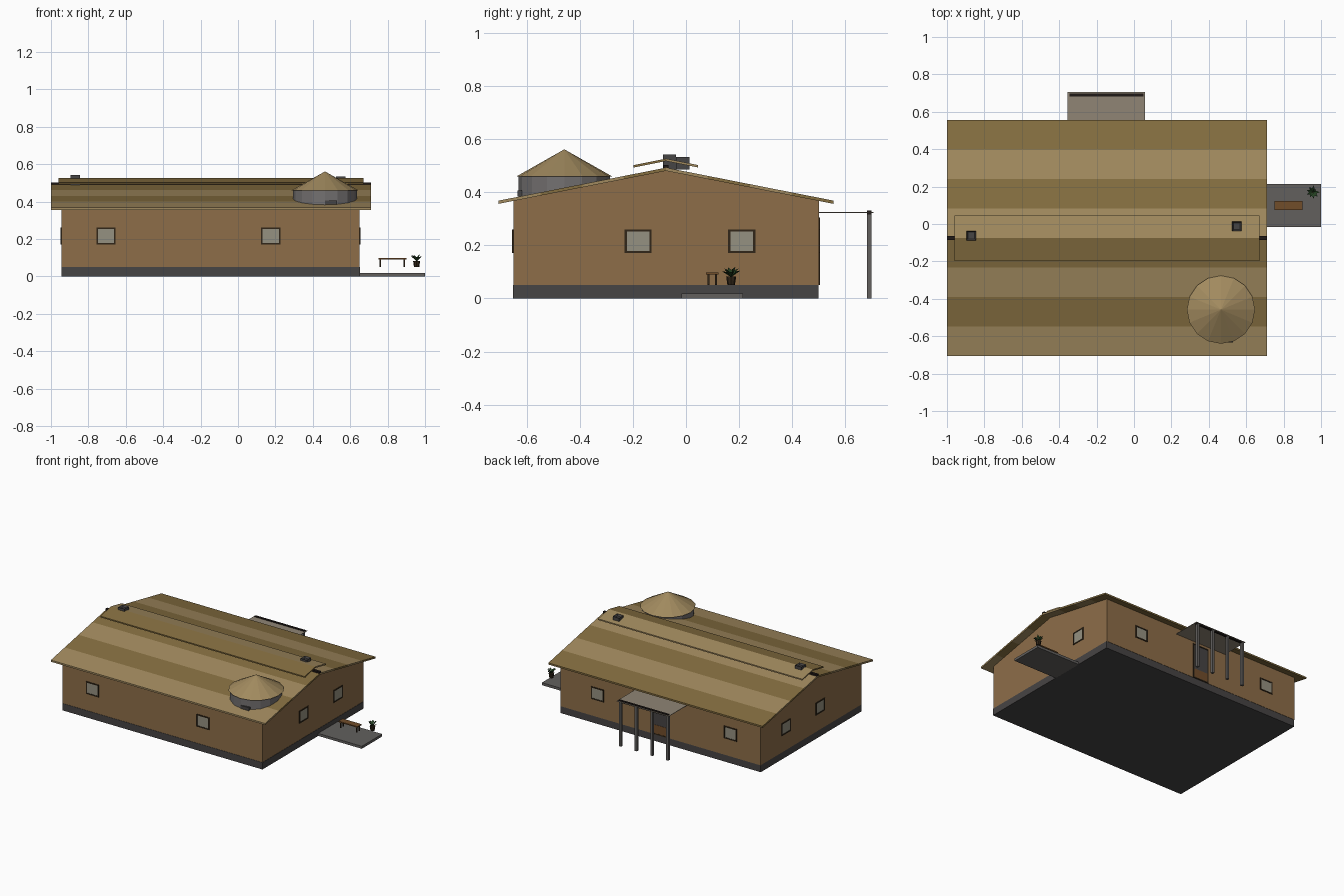
import bpy, bmesh, math, random
from mathutils import Vector

if "Cube" in bpy.data.objects:
    bpy.data.objects.remove(bpy.data.objects["Cube"])
random.seed(2)

def mat(name, r, g, b):
    m = bpy.data.materials.new(name)
    m.diffuse_color = tuple((c / 255) ** 2.2 for c in (r, g, b)) + (1,)
    m.use_nodes = True
    m.node_tree.nodes["Principled BSDF"].inputs["Base Color"].default_value = m.diffuse_color
    return m

MUD = mat("mud_wall", 140, 109, 74)
THATCH = [mat("thatch_dark", 132, 110, 66), mat("thatch_light", 160, 137, 95)]
STONE = mat("stone", 72, 70, 70)
PAVE = mat("paving", 98, 96, 94)
DRUM = mat("drum_grey", 115, 112, 112)
WOOD = mat("wood", 112, 78, 46)
DARK = mat("dark_wood", 52, 42, 30)
BLACK = mat("black_beam", 36, 30, 28)
GLASS = mat("glass", 148, 144, 128)
CANVAS = mat("canopy_cloth", 142, 132, 116)
LEAF = mat("leaf", 40, 66, 38)

def finish(name, bm, m):
    bmesh.ops.recalc_face_normals(bm, faces=bm.faces)
    me = bpy.data.meshes.new(name)
    bm.to_mesh(me)
    bm.free()
    me.materials.append(m)
    ob = bpy.data.objects.new(name, me)
    bpy.context.collection.objects.link(ob)
    return ob

def box(name, x, y, z, m):
    bm = bmesh.new()
    bmesh.ops.create_cube(bm, size=1)
    for v in bm.verts:
        v.co = [(a + b) / 2 + c * (b - a) for (a, b), c in zip((x, y, z), v.co)]
    return finish(name, bm, m)

def prism(name, x, profile, m):
    """Extrude a (y, z) profile between the two x values."""
    bm = bmesh.new()
    f = bm.faces.new([bm.verts.new((x[0], y, z)) for y, z in profile])
    ext = bmesh.ops.extrude_face_region(bm, geom=[f])["geom"]
    bmesh.ops.translate(bm, vec=(x[1] - x[0], 0, 0),
                        verts=[g for g in ext if isinstance(g, bmesh.types.BMVert)])
    return finish(name, bm, m)

def cone(name, x, y, z, r1, r2, n, m):
    bm = bmesh.new()
    bmesh.ops.create_cone(bm, cap_ends=True, segments=n, radius1=r1, radius2=r2, depth=z[1] - z[0])
    bmesh.ops.translate(bm, verts=bm.verts, vec=(x, y, (z[0] + z[1]) / 2))
    return finish(name, bm, m)

# House body
RY, RZ, SLOPE, T = -0.075, 0.492, 0.124 / 0.63, 0.012
def roof_z(y):
    return RZ - abs(y - RY) * SLOPE
box("plinth", (-0.945, 0.652), (-0.652, 0.498), (0, 0.05), STONE)
prism("walls", (-0.945, 0.65), [(-0.65, 0.05), (0.5, 0.05), (0.5, roof_z(0.5) - T),
                                (RY, RZ - T), (-0.65, roof_z(-0.65) - T)], MUD)

# Banded roof slopes
W = 0.63 / 4
for side in (-1, 1):
    for i in range(4):
        a, b = RY + side * W * i, RY + side * W * (i + 1)
        dark = (i % 2 == 0) if side < 0 else (i % 2 == 1)
        prism("roof_band", (-1, 0.71), [(a, roof_z(a)), (b, roof_z(b)),
              (b, roof_z(b) - T), (a, roof_z(a) - T)], THATCH[0 if dark else 1])
box("ridge_beam", (-1, 0.71), (-0.085, -0.065), (0.484, 0.502), BLACK)

# Raised ridge cap
for side, edge in ((-1, -0.197), (1, 0.045)):
    z = 0.526 - abs(edge + 0.075) * 0.2
    prism("ridge_cap", (-0.96, 0.67), [(-0.075, 0.526), (edge, z), (edge, z - 0.009), (-0.075, 0.517)],
          THATCH[0 if side < 0 else 1])

# Open-topped roof vents
for x, y, top in ((-0.87, -0.062, 0.541), (0.55, -0.012, 0.533)):
    v = box("roof_vent", (x - 0.025, x + 0.025), (y - 0.025, y + 0.025), (0.485, top), STONE)
    bm = bmesh.new()
    bm.from_mesh(v.data)
    f = max(bm.faces, key=lambda f: f.calc_center_median().z)
    bmesh.ops.inset_region(bm, faces=[f], thickness=0.01)
    bmesh.ops.translate(bm, verts=f.verts, vec=(0, 0, -0.012))
    bm.to_mesh(v.data)
    bm.free()

# Round turret on the front slope
cone("turret_drum", 0.465, -0.458, (0.38, 0.462), 0.172, 0.172, 16, DRUM)
cone("turret_roof", 0.465, -0.458, (0.458, 0.561), 0.182, 0, 16, THATCH[1])
box("turret_hatch", (0.465, 0.53), (-0.634, -0.61), (0.383, 0.406), STONE)

# Windows: axis, wall position, outward sign, centre along the wall
def window(axis, wall, out, c, z0=0.17, z1=0.26, w=0.051, pane=GLASS):
    def part(name, a, b, za, zb, d, m):
        along, depth = (c + a, c + b), tuple(sorted((wall - out * 0.01, wall + out * d)))
        if axis == "y":
            box(name, along, depth, (za, zb), m)
        else:
            box(name, depth, along, (za, zb), m)
    t = 0.008
    part("window_pane", -w + t, w - t, z0 + t, z1 - t, 0.001, pane)
    part("frame_left", -w, -w + t, z0, z1, 0.004, DARK)
    part("frame_right", w - t, w, z0, z1, 0.004, DARK)
    part("frame_top", -w + t, w - t, z1 - t, z1, 0.004, DARK)
    part("frame_bottom", -w + t, w - t, z0, z0 + t, 0.004, DARK)

for c in (-0.705, 0.175):
    window("y", -0.65, -1, c)
for c in (-0.705, 0.355):
    window("y", 0.5, 1, c)
for c in (-0.18, 0.21):
    window("x", 0.65, 1, c)
    window("x", -0.945, -1, c)

# Back door
window("y", 0.5, 1, -0.147, 0.05, 0.305, 0.065, STONE)
box("door_panel", (-0.204, -0.09), (0.49, 0.503), (0.058, 0.12), WOOD)

# Back porch canopy on four posts
for i in range(4):
    x = -0.34 + i * 0.126
    box("porch_post", (x - 0.009, x + 0.009), (0.681, 0.699), (0, 0.322), PAVE)
box("porch_beam", (-0.345, 0.05), (0.682, 0.698), (0.316, 0.33), BLACK)
box("porch_canopy", (-0.355, 0.06), (0.5, 0.705), (0.322, 0.325), CANVAS)

# Side terrace with bench
box("terrace", (0.65, 1.0), (-0.017, 0.215), (0, 0.018), PAVE)
box("bench_seat", (0.75, 0.9), (0.075, 0.122), (0.09, 0.098), WOOD)
for x in (0.757, 0.885):
    for y in (0.08, 0.109):
        box("bench_leg", (x, x + 0.008), (y, y + 0.008), (0.05, 0.09), DARK)

# Potted plant
PX, PY = 0.955, 0.17
cone("plant_pot", PX, PY, (0.05, 0.083), 0.014, 0.019, 8, DARK)
bm = bmesh.new()
for i in range(9):
    a = i * math.tau / 9
    r = random.uniform(0.024, 0.038)
    h = 0.125 - r * random.uniform(0.2, 0.7)
    d, s = Vector((math.cos(a), math.sin(a), 0)), Vector((-math.sin(a), math.cos(a), 0))
    base, tip = Vector((PX, PY, 0.08)), Vector((PX, PY, h)) + d * r
    mid = base.lerp(tip, 0.55) + Vector((0, 0, 0.008))
    bm.faces.new([bm.verts.new(p) for p in (base, mid + s * 0.007, tip, mid - s * 0.007)])
finish("plant_leaves", bm, LEAF)
